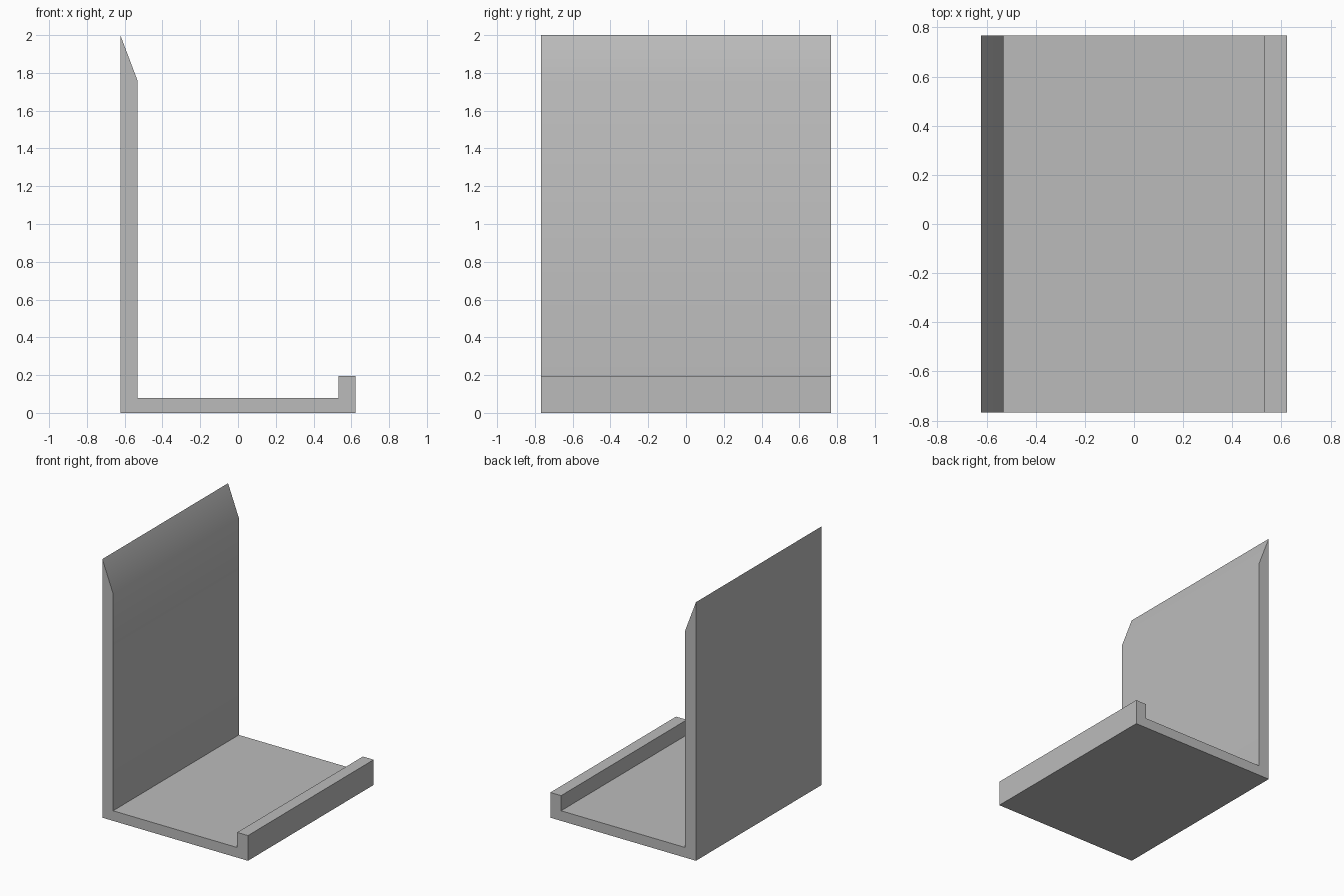
import bpy
import bmesh

cube = bpy.data.objects.get("Cube")
if cube:
    bpy.data.objects.remove(cube, do_unlink=True)

# Plain grey material
grey = bpy.data.materials.new("plain grey")
grey.use_nodes = True
colour = (0.5, 0.5, 0.5, 1)
grey.diffuse_color = colour
grey.node_tree.nodes["Principled BSDF"].inputs["Base Color"].default_value = colour

# Side profile: tall tapered back plate, floor and low front lip
W, T, D = 0.623, 0.092, 0.768
profile = [(-W, 0), (W, 0), (W, 0.195), (W - T, 0.195), (W - T, 0.078),
           (-W + T, 0.078), (-W + T, 1.757), (-W, 2)]

# Extrude the profile along the depth
bm = bmesh.new()
face = bm.faces.new([bm.verts.new((x, -D, z)) for x, z in profile])
result = bmesh.ops.extrude_face_region(bm, geom=[face], use_keep_orig=True)
moved = [v for v in result["geom"] if isinstance(v, bmesh.types.BMVert)]
bmesh.ops.translate(bm, verts=moved, vec=(0, 2 * D, 0))
bmesh.ops.recalc_face_normals(bm, faces=bm.faces)

mesh = bpy.data.meshes.new("lipped_stand")
bm.to_mesh(mesh)
bm.free()
mesh.materials.append(grey)
stand = bpy.data.objects.new("lipped_stand", mesh)
bpy.context.collection.objects.link(stand)

# Soft shading across the shallow taper, sharp corners elsewhere
bpy.context.view_layer.objects.active = stand
stand.select_set(True)
bpy.ops.object.shade_smooth_by_angle(angle=0.524)
